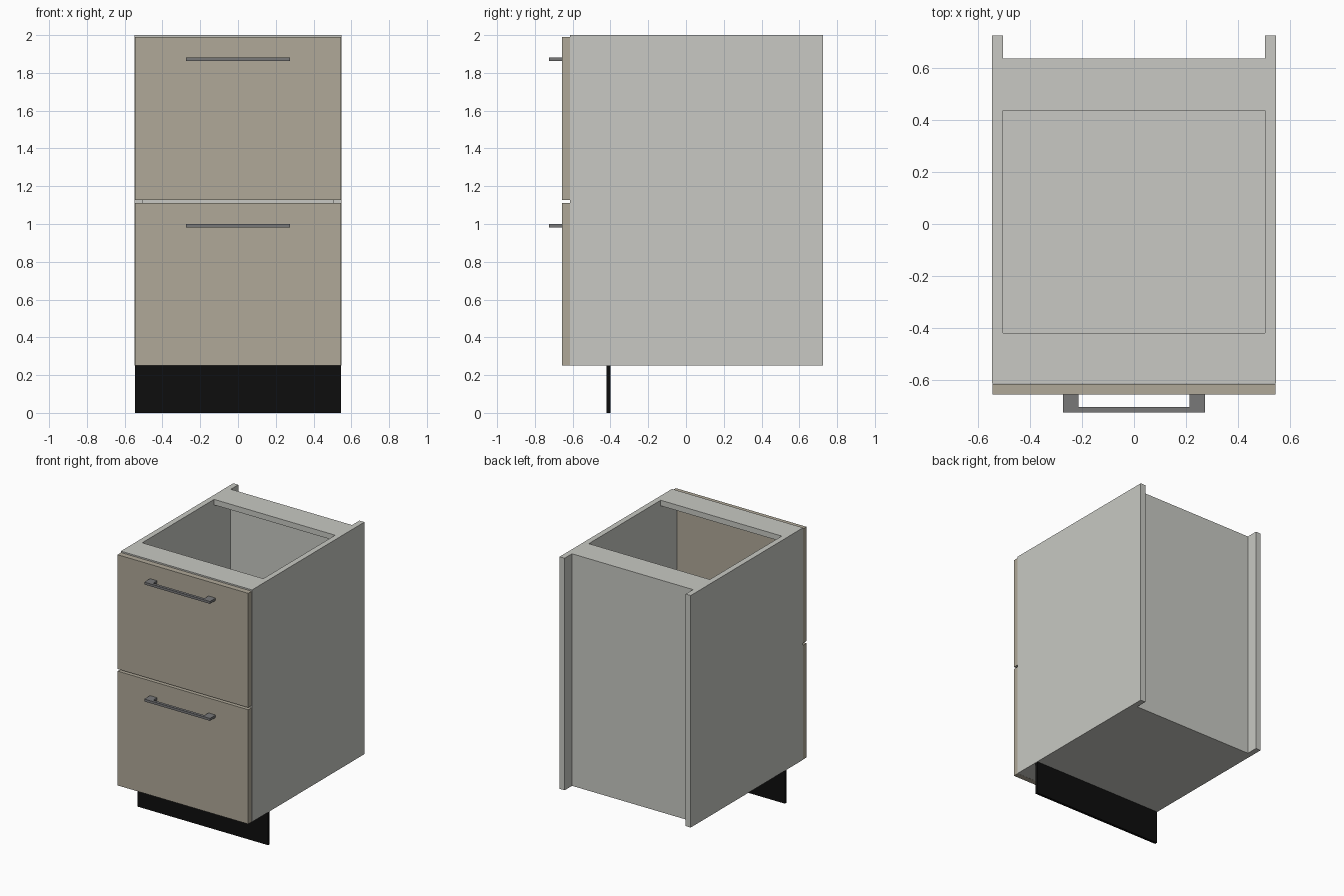
import bpy
import bmesh

if "Cube" in bpy.data.objects:
    bpy.data.objects.remove(bpy.data.objects["Cube"])


def lin(v):
    v /= 255
    return v / 12.92 if v <= 0.04045 else ((v + 0.055) / 1.055) ** 2.4


def material(name, r, g, b):
    m = bpy.data.materials.new(name)
    m.diffuse_color = (lin(r), lin(g), lin(b), 1)
    m.use_nodes = True
    m.node_tree.nodes["Principled BSDF"].inputs["Base Color"].default_value = m.diffuse_color
    return m


CARCASS = material("pale_grey_board", 200, 201, 195)
FRONT = material("beige_front", 176, 169, 153)
METAL = material("grey_metal", 120, 120, 121)
BLACK = material("black_plinth", 13, 13, 13)


def finish(name, bm, mat):
    bmesh.ops.recalc_face_normals(bm, faces=bm.faces)
    me = bpy.data.meshes.new(name)
    bm.to_mesh(me)
    bm.free()
    me.materials.append(mat)
    ob = bpy.data.objects.new(name, me)
    bpy.context.collection.objects.link(ob)
    return ob


def prism(name, outline, z0, z1, mat):
    """Extrude an xy outline from z0 up to z1."""
    bm = bmesh.new()
    face = bm.faces.new([bm.verts.new((x, y, z0)) for x, y in outline])
    top = bmesh.ops.extrude_face_region(bm, geom=[face])["geom"]
    verts = [v for v in top if isinstance(v, bmesh.types.BMVert)]
    bmesh.ops.translate(bm, verts=verts, vec=(0, 0, z1 - z0))
    return finish(name, bm, mat)


def box(name, x0, x1, y0, y1, z0, z1, mat):
    return prism(name, [(x0, y0), (x1, y0), (x1, y1), (x0, y1)], z0, z1, mat)


W, IN = 0.547, 0.505            # outer and inner half widths
Y0, Y1 = -0.614, 0.725          # carcass depth
BASE, TOP, T = 0.25, 2.0, 0.042

# Carcass: sides, bottom, recessed back and two top rails
box("left_side", -W, -IN, Y0, Y1, BASE, TOP, CARCASS)
box("right_side", IN, W, Y0, Y1, BASE, TOP, CARCASS)
box("bottom_panel", -IN, IN, Y0, 0.629, BASE, BASE + T, CARCASS)
box("back_panel", -IN, IN, 0.629, 0.637, BASE, TOP, CARCASS)
box("front_rail", -IN, IN, Y0, -0.42, TOP - T, TOP, CARCASS)
box("back_rail", -IN, IN, 0.437, 0.629, TOP - T, TOP, CARCASS)

# Plinth board
box("plinth", -0.545, 0.545, -0.42, -0.4, 0, BASE, BLACK)

# Drawer fronts, each with a U-shaped bar handle
FY = -0.657
for label, z0, z1, hz in (("lower", 0.25, 1.112, 0.991), ("upper", 1.128, 1.99, 1.873)):
    box(label + "_drawer_front", -0.545, 0.545, FY, Y0 - 0.001, z0, z1, FRONT)
    half = [(0.274, -0.725), (0.274, FY), (0.214, FY), (0.214, -0.704)]
    outline = half + [(-x, y) for x, y in reversed(half)]
    prism(label + "_handle", outline, hz - 0.009, hz + 0.009, METAL)
